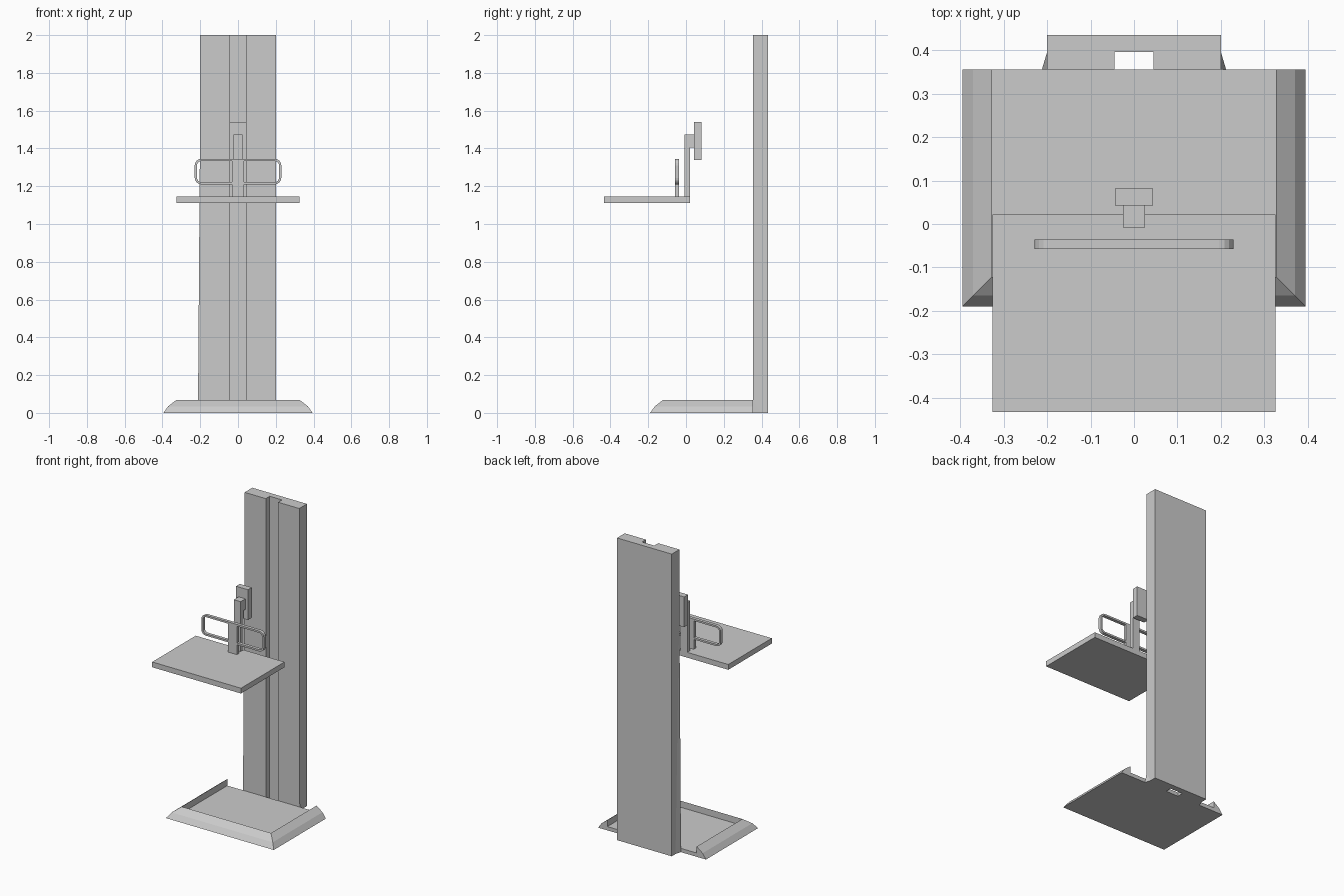
import bpy, bmesh, math

if "Cube" in bpy.data.objects:
    bpy.data.objects.remove(bpy.data.objects["Cube"])


def mesh_object(name, verts, faces):
    bm = bmesh.new()
    vs = [bm.verts.new(v) for v in verts]
    for f in faces:
        bm.faces.new([vs[i] for i in f])
    bmesh.ops.recalc_face_normals(bm, faces=bm.faces)
    me = bpy.data.meshes.new(name)
    bm.to_mesh(me)
    bm.free()
    ob = bpy.data.objects.new(name, me)
    bpy.context.collection.objects.link(ob)
    return ob


def prism(name, outline, place, lo, hi):
    """Extrude a 2D outline from lo to hi; place(a, b, t) gives the 3D point."""
    n = len(outline)
    verts = [place(a, b, t) for t in (lo, hi) for a, b in outline]
    faces = [range(n), range(n, 2 * n)]
    faces += [(i, (i + 1) % n, (i + 1) % n + n, i + n) for i in range(n)]
    return mesh_object(name, verts, faces)


def box(name, x0, x1, y0, y1, z0, z1):
    outline = [(x0, y0), (x1, y0), (x1, y1), (x0, y1)]
    return prism(name, outline, lambda a, b, t: (a, b, t), z0, z1)


# Column with a full-height front channel
prism("column",
      [(-.2, .355), (-.045, .355), (-.045, .396), (.045, .396), (.045, .355),
       (.2, .355), (.2, .435), (-.2, .435)],
      lambda a, b, t: (a, b, t), 0, 2)

# Thin gussets at the column sides
for side, sx, top in (("left", -1, 1.63), ("right", 1, .065)):
    mesh_object("column_gusset_" + side,
                [(sx * .2, .355, 0), (sx * .212, .355, 0), (sx * .2, .395, 0), (sx * .2, .355, top)],
                [(0, 1, 2), (0, 1, 3), (1, 2, 3), (0, 2, 3)])

# Base tray: sloped rim on three sides, sunken floor, open at the back
rings = [(0, 0), (.025, .035), (.068, .068), (.068, .025)]
verts = []
for inset, z in rings:
    x, y = .395 - inset, -.19 + inset
    verts += [(-x, .355, z), (-x, y, z), (x, y, z), (x, .355, z)]
faces = [(0, 1, 2, 3), (12, 13, 14, 15), (0, 4, 8, 12, 15, 11, 7, 3)]
for r in range(3):
    for i in range(3):
        a = 4 * r + i
        faces.append((a, a + 1, a + 5, a + 4))
mesh_object("base_tray", verts, faces)

# Desk top
box("desk_top", -.325, .325, -.433, .022, 1.11, 1.145)

# Post with a rear arm, and the sliding block it carries
prism("post", [(-.008, 1.145), (.022, 1.145), (.022, 1.405), (.042, 1.405),
               (.042, 1.475), (-.008, 1.475)],
      lambda a, b, t: (t, a, b), -.025, .025)
box("slider_block", -.044, .044, .042, .082, 1.34, 1.54)

# Handle bracket
box("handle_bracket", -.032, .032, -.057, -.036, 1.145, 1.345)


def loop(inset):
    """Handle outline with rounded outer corners."""
    r = .034 - inset
    x1, z0, z1 = .229 - inset, 1.21 + inset, 1.345 - inset
    pts = [(.03, z0)]
    for cz, start in ((z0 + r, -90), (z1 - r, 0)):
        for k in range(5):
            a = math.radians(start + 22.5 * k)
            pts.append((x1 - r + r * math.cos(a), cz + r * math.sin(a)))
    return pts + [(.03, z1)]


# Handles: open loops ending in the bracket, one each side
band = loop(0) + loop(.012)[::-1]
for side, sx in (("left", -1), ("right", 1)):
    prism("handle_" + side, band, lambda a, b, t: (sx * a, t, b), -.057, -.036)
